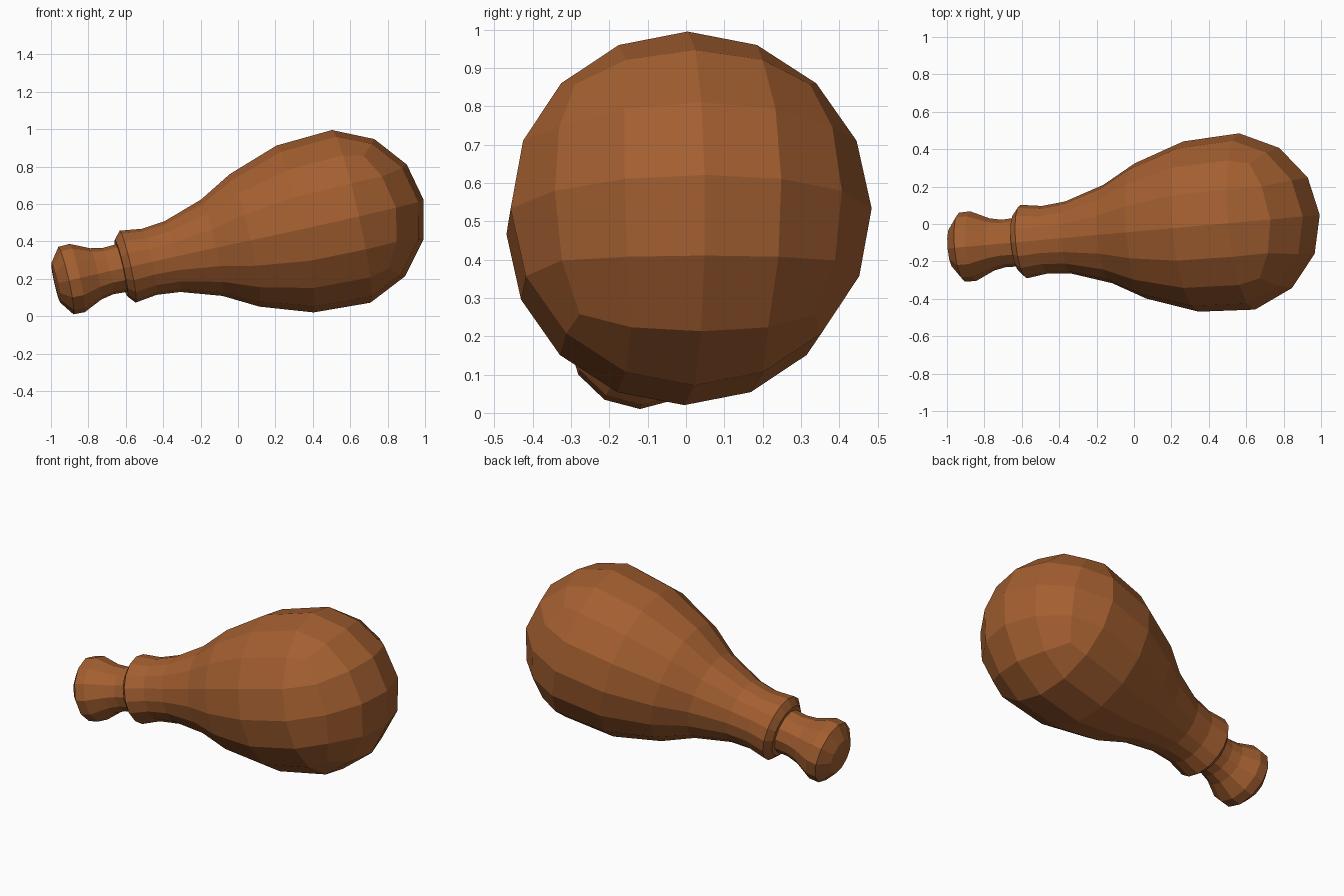
import bpy, bmesh, math
from mathutils import Vector, Matrix

if "Cube" in bpy.data.objects:
    bpy.data.objects.remove(bpy.data.objects["Cube"])

brown = bpy.data.materials.new("roasted brown")
brown.diffuse_color = (0.37, 0.115, 0.03, 1)
brown.use_nodes = True
brown.node_tree.nodes["Principled BSDF"].inputs["Base Color"].default_value = brown.diffuse_color

# Tilted axis of the shape: everything is modelled along it
axis = Vector((1, 0.09, 0.225)).normalized()
up = (Vector((0, 0, 1)) - axis * axis.z).normalized()
side = up.cross(axis)
centre = Vector((0.455, 0, 0.5))


def point(x, r, a):
    """Point at radius r and angle a around the axis, where the axis passes x."""
    base = centre + axis * ((x - centre.x) / axis.x)
    return base + side * (r * math.cos(a)) + up * (r * math.sin(a))


def revolve(bm, profile, sides):
    rings = [[bm.verts.new(point(x, r, 2 * math.pi * i / sides)) for i in range(sides)]
             for x, r in profile]
    for a, b in zip(rings, rings[1:]):
        for i in range(sides):
            j = (i + 1) % sides
            bm.faces.new((a[i], a[j], b[j], b[i]))
    return rings


def finish(bm, name):
    bmesh.ops.recalc_face_normals(bm, faces=bm.faces)
    mesh = bpy.data.meshes.new(name)
    bm.to_mesh(mesh)
    bm.free()
    mesh.materials.append(brown)
    obj = bpy.data.objects.new(name, mesh)
    bpy.context.collection.objects.link(obj)


# Meat: revolved rings with a rounded 4 x 4 quad cap on the fat end
bm = bmesh.new()
rings = revolve(bm, [(-.625, .155), (-.59, .197), (-.475, .181), (-.35, .194), (-.14, .264),
                     (.035, .363), (.305, .457), (.605, .473)], 16)
bm.faces.new(rings[0])
radius = {(0, 0): 0, (1, 0): .205, (1, 1): .28, (2, 0): .376, (2, 1): .40, (2, 2): .435}
grid = {}
for i in range(-2, 3):
    for j in range(-2, 3):
        r = radius[(max(abs(i), abs(j)), min(abs(i), abs(j)))]
        x = 0.53 + 0.463 * math.sqrt(1 - (r / 0.473) ** 2)
        grid[i, j] = bm.verts.new(point(x, r, math.atan2(j, i)))
for i in range(-2, 2):
    for j in range(-2, 2):
        bm.faces.new((grid[i, j], grid[i + 1, j], grid[i + 1, j + 1], grid[i, j + 1]))
border = [k for k in grid if max(map(abs, k)) == 2]
border.sort(key=lambda k: math.atan2(k[1], k[0]) % (2 * math.pi))
for n in range(16):
    m = (n + 1) % 16
    bm.faces.new((rings[-1][n], rings[-1][m], grid[border[m]], grid[border[n]]))
finish(bm, "meat")

# Bone handle: slim neck flaring to a round knob
bm = bmesh.new()
rings = revolve(bm, [(-.58, .13), (-.635, .13), (-.695, .127), (-.76, .14), (-.86, .187),
                     (-.92, .185), (-.973, .11)], 12)
bm.faces.new(rings[0])
tip = bm.verts.new(point(-.982, 0, 0))
for i in range(12):
    bm.faces.new((rings[-1][i], rings[-1][(i + 1) % 12], tip))
finish(bm, "bone")
